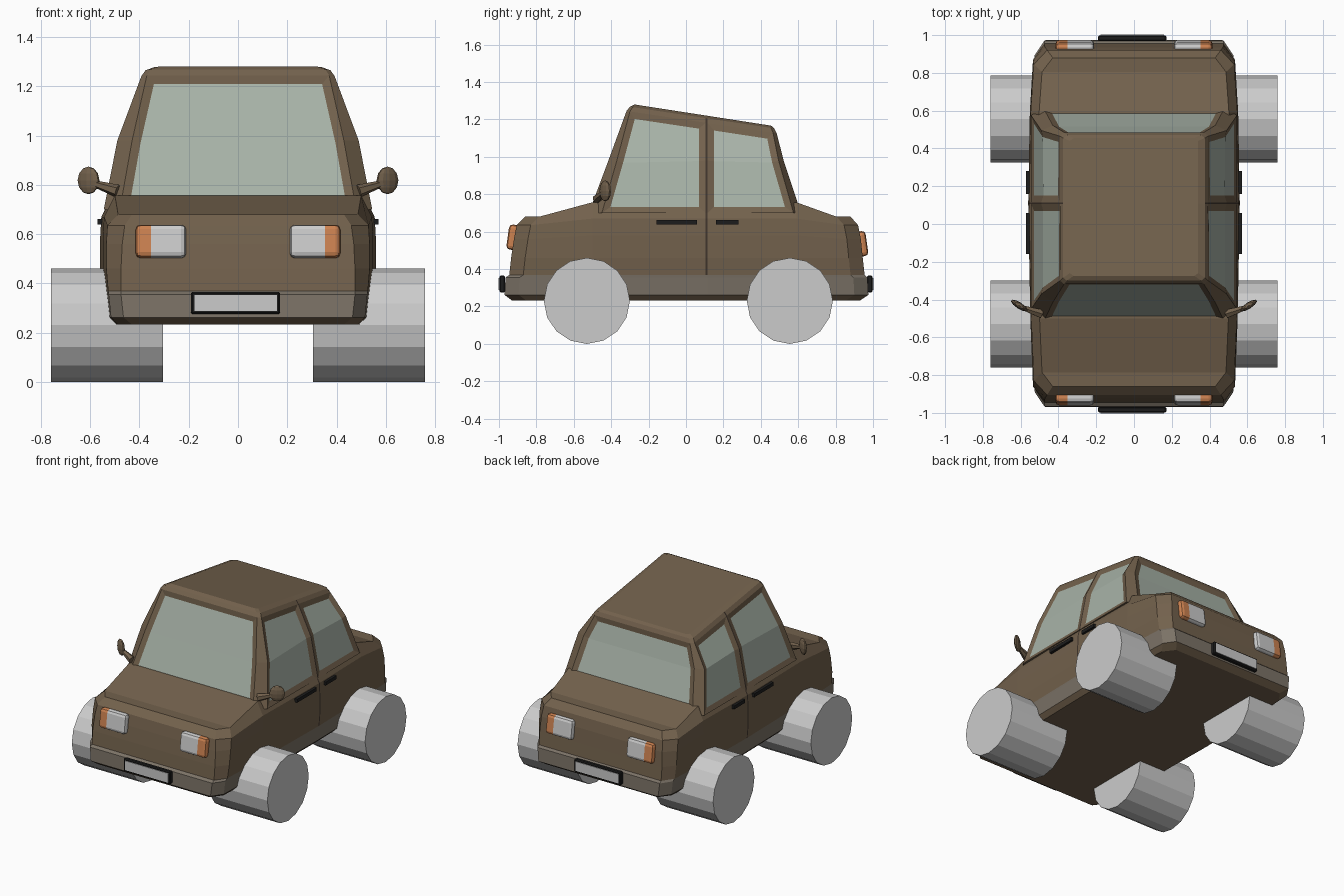
import bpy, bmesh
from math import radians
from mathutils import Vector, Matrix

if "Cube" in bpy.data.objects:
    bpy.data.objects.remove(bpy.data.objects["Cube"])


def mat(name, r, g, b):
    m = bpy.data.materials.new(name)
    m.diffuse_color = (r, g, b, 1)
    m.use_nodes = True
    m.node_tree.nodes["Principled BSDF"].inputs["Base Color"].default_value = m.diffuse_color
    return m


PAINT = mat("brown_paint", .17, .12, .073)
TRIM = mat("bumper_trim", .2, .17, .135)
GLASS = mat("glass", .39, .45, .39)
BLACK = mat("black", .012, .012, .012)
SEAM = mat("seam", .05, .035, .025)
WHITE = mat("lamp_white", .8, .8, .8)
ORANGE = mat("lamp_orange", .6, .22, .08)


def finish(bm, name, mats):
    me = bpy.data.meshes.new(name)
    bm.to_mesh(me)
    bm.free()
    for m in mats:
        me.materials.append(m)
    ob = bpy.data.objects.new(name, me)
    bpy.context.collection.objects.link(ob)
    return ob


def loft(rings):
    """Skin rings given as right-hand points front to rear; left side is mirrored."""
    bm = bmesh.new()
    loops, grid = [], {}
    for r in rings:
        pts = r + [(-x, y, z) for x, y, z in reversed(r)]
        loops.append([bm.verts.new(p) for p in pts])
    n = len(loops[0])
    for b in range(len(loops) - 1):
        for i in range(n):
            j = (i + 1) % n
            grid[b, i] = bm.faces.new((loops[b][i], loops[b][j], loops[b + 1][j], loops[b + 1][i]))
    for L in (loops[0], loops[-1]):
        for i in range(n // 2 - 1):
            bm.faces.new((L[i], L[i + 1], L[n - 2 - i], L[n - 1 - i]))
    bmesh.ops.recalc_face_normals(bm, faces=bm.faces[:])
    return bm, grid


def box(name, centre, size, material, bevel=0):
    bm = bmesh.new()
    bmesh.ops.create_cube(bm, size=1)
    bmesh.ops.scale(bm, vec=size, verts=bm.verts[:])
    if bevel:
        bmesh.ops.bevel(bm, geom=bm.edges[:], offset=bevel, segments=1, affect='EDGES')
    bmesh.ops.translate(bm, vec=centre, verts=bm.verts[:])
    return finish(bm, name, [material] if material else [])


# Lower body with bumper band
def body_ring(hw, hf, yf, yr, z0, z1=None):
    z1 = z1 or z0
    return [(hf, yf, z0), (hw * .955, yf + .075, z0), (hw * .98, -.5, z1), (hw, .105, z1),
            (hw, .115, z1), (hw * .985, .59, z1), (hw * .955, yr - .075, z0), (hf, yr, z0)]


bm, grid = loft([
    body_ring(.51, .43, -.93, .93, .232),
    body_ring(.54, .465, -.97, .975, .262),
    body_ring(.55, .475, -.965, .97, .355),
    body_ring(.552, .475, -.945, .955, .368),
    body_ring(.56, .475, -.935, .945, .46),
    body_ring(.56, .47, -.92, .935, .56, .58),
    body_ring(.555, .46, -.905, .92, .635, .67),
    body_ring(.51, .43, -.86, .88, .68, .757)])
for (b, i), f in grid.items():
    if b in (1, 2):
        f.material_index = 1
    elif i in (3, 11) and b > 2:
        f.material_index = 2
finish(bm, "lower_body", [PAINT, TRIM, SEAM])


# Cabin with recessed windows
def cabin_ring(hw, hf, ys, z, slope=0):
    ys = [ys[0], ys[1], .105, .115, ys[2], ys[3]]
    xs = [hf, hw, hw, hw, hw, hf]
    return [(x, y, z - slope * (y - ys[0])) for x, y in zip(xs, ys)]


bm, grid = loft([
    cabin_ring(.545, .48, (-.52, -.45, .575, .615), .70),
    cabin_ring(.49, .43, (-.415, -.37, .495, .522), .98),
    cabin_ring(.392, .37, (-.318, -.30, .465, .485), 1.245, .148),
    cabin_ring(.375, .355, (-.30, -.285, .455, .472), 1.268, .15),
    cabin_ring(.34, .32, (-.275, -.26, .44, .455), 1.28, .155)])
for i in (2, 8):
    for b in range(3):
        grid[b, i].material_index = 2
for i in (11, 1, 3, 5, 7, 9):
    pane = [grid[0, i], grid[1, i]]
    bmesh.ops.inset_region(bm, faces=pane, thickness=.035, depth=-.01, use_even_offset=True)
    for f in pane:
        f.material_index = 1
finish(bm, "cabin", [PAINT, GLASS, SEAM])


# Two-colour lamps, front and rear
def lamp(name, sx, end, y, z):
    bm = bmesh.new()
    bmesh.ops.create_cube(bm, size=1)
    bmesh.ops.scale(bm, vec=(.205, .055, .135), verts=bm.verts[:])
    bmesh.ops.bevel(bm, geom=bm.edges[:], offset=.02, segments=2, profile=.5, affect='EDGES')
    bmesh.ops.bisect_plane(bm, geom=bm.verts[:] + bm.edges[:] + bm.faces[:],
                           plane_co=(sx * .04, 0, 0), plane_no=(1, 0, 0))
    for f in bm.faces:
        f.material_index = int(f.calc_center_median().x * sx > .04)
    bm.transform(Matrix.Translation((sx * .313, y, z)) @ Matrix.Rotation(radians(8 * end), 4, 'X'))
    finish(bm, name, [WHITE, ORANGE])


for s, side in ((1, "right"), (-1, "left")):
    lamp("headlight_" + side, s, -1, -.926, .57)
    lamp("tail_light_" + side, s, 1, .94, .535)

    # Door handles
    box("front_handle_" + side, (s * .558, -.05, .65), (.026, .215, .024), BLACK)
    box("rear_handle_" + side, (s * .558, .22, .65), (.026, .12, .024), BLACK)

    # Wheels
    for end, y in (("front", -.53), ("rear", .555)):
        bpy.ops.mesh.primitive_cylinder_add(vertices=16, radius=.23, depth=.456,
                                            location=(s * .532, y, .23),
                                            rotation=(0, radians(90), 0))
        bpy.context.object.name = f"{end}_wheel_{side}"

    # Door mirrors: stalk and oval head
    bm = bmesh.new()
    a, b = Vector((s * .49, -.475, .775)), Vector((s * .60, -.44, .81))
    rot = (b - a).to_track_quat('Z', 'Y').to_matrix().to_4x4()
    bmesh.ops.create_cone(bm, cap_ends=True, segments=6, radius1=.026, radius2=.012,
                          depth=(b - a).length,
                          matrix=Matrix.Translation((a + b) / 2) @ rot)
    head = (Matrix.Translation((s * .607, -.432, .818)) @ Matrix.Rotation(radians(33 * s), 4, 'Z')
            @ Matrix.Diagonal((.052, .017, .056, 1)))
    bmesh.ops.create_uvsphere(bm, u_segments=10, v_segments=6, radius=1, matrix=head)
    finish(bm, "mirror_" + side, [PAINT])

# Plates, front and rear
for s, end in ((-1, "front"), (1, "rear")):
    box("plate_frame_" + end, (-.01, s * .983, .32), (.362, .03, .09), BLACK, .006)
    box("plate_" + end, (-.01, s * .987, .32), (.335, .03, .066), None)
